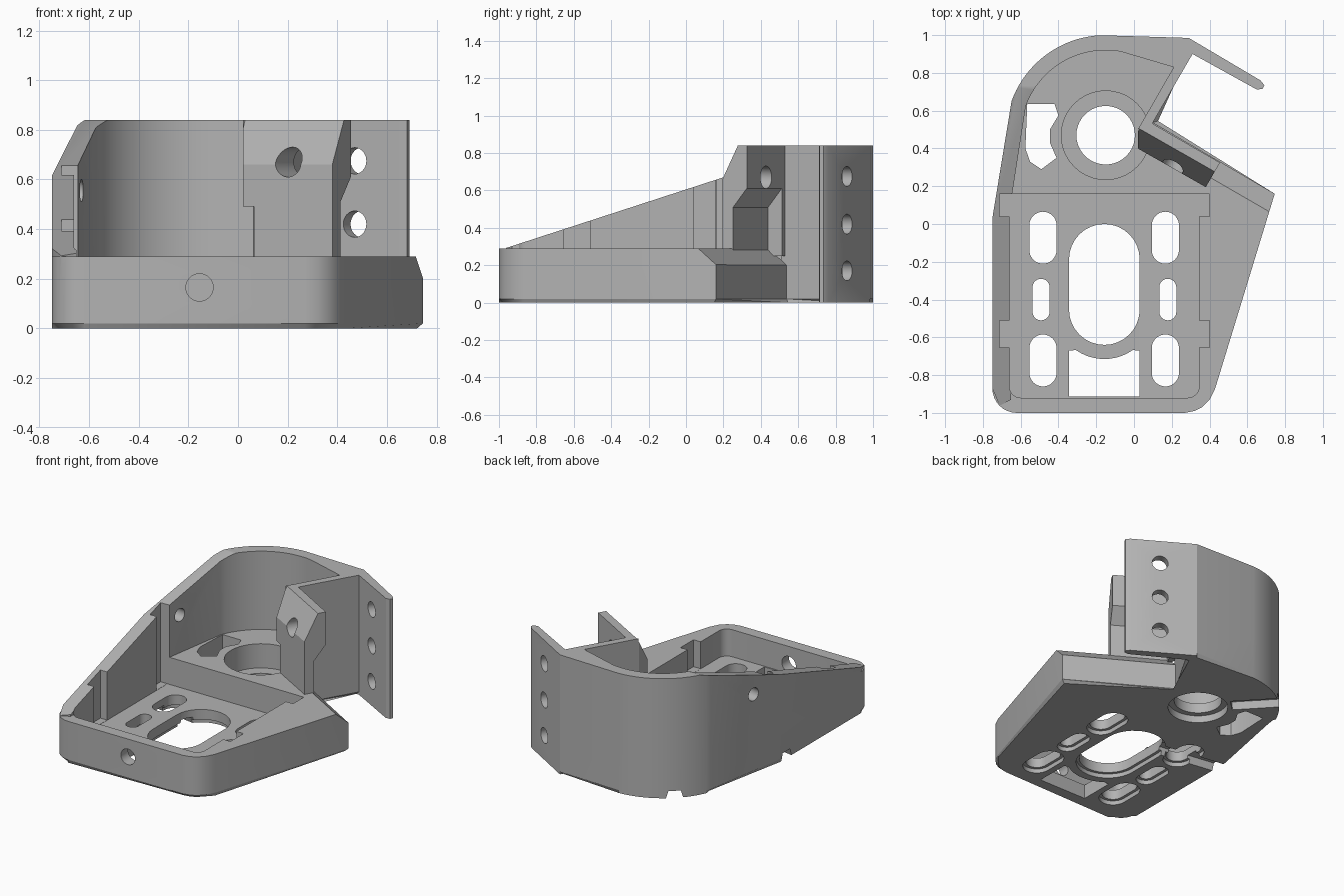
import bpy, bmesh
from math import cos, sin, radians
from mathutils import Matrix, Vector

cube = bpy.data.objects.get("Cube")
if cube:
    bpy.data.objects.remove(cube, do_unlink=True)

grey = bpy.data.materials.new("plain grey")
grey.use_nodes = True
grey.diffuse_color = (0.45, 0.45, 0.45, 1)
grey.node_tree.nodes["Principled BSDF"].inputs["Base Color"].default_value = (0.45, 0.45, 0.45, 1)

Z = Vector((0, 0, 1))


def frame(origin, u):
    """Profile axes are u and up; extrusion runs along u x up."""
    u = Vector(u).normalized()
    m = Matrix((u, Z, u.cross(Z))).transposed().to_4x4()
    m.translation = origin
    return m


def arc(cx, cy, r, a0, a1, n=16):
    steps = [radians(a0 + (a1 - a0) * i / n) for i in range(n + 1)]
    return [(cx + r * cos(a), cy + r * sin(a)) for a in steps]


def circle(cx, cy, r):
    return arc(cx, cy, r, 0, 360, 40)[:-1]


def slot(cx, y0, y1, r):
    return arc(cx, y1 - r, r, 0, 180) + arc(cx, y0 + r, r, 180, 360)


def prism(name, pts, h0, h1, m=Matrix(), bevel=0):
    """Extrude a closed profile from h0 to h1, optionally bevelling the lower rim."""
    bm = bmesh.new()
    low = [bm.verts.new((x, y, h0)) for x, y in pts]
    high = [bm.verts.new((x, y, h1)) for x, y in pts]
    floor = bm.faces.new(low[::-1])
    bm.faces.new(high)
    for i in range(len(pts)):
        j = (i + 1) % len(pts)
        bm.faces.new((low[i], low[j], high[j], high[i]))
    if bevel:
        bmesh.ops.bevel(bm, geom=list(floor.edges), offset=bevel, segments=1, affect="EDGES")
    bm.transform(m)
    bmesh.ops.recalc_face_normals(bm, faces=bm.faces)
    mesh = bpy.data.meshes.new(name)
    bm.to_mesh(mesh)
    bm.free()
    mesh.materials.append(grey)
    ob = bpy.data.objects.new(name, mesh)
    bpy.context.scene.collection.objects.link(ob)
    return ob


def combine(body, other, op="DIFFERENCE"):
    mod = body.modifiers.new("shape", "BOOLEAN")
    mod.operation, mod.solver, mod.object = op, "EXACT", other
    bpy.context.view_layer.update()
    bpy.context.view_layer.objects.active = body
    bpy.ops.object.modifier_apply(modifier=mod.name)
    bpy.data.objects.remove(other, do_unlink=True)


def cut(body, *args):
    combine(body, prism("cutter", *args))


# Shared curved side of the housing
bore = (-.15, .47)
outer_back = arc(*bore, .53, 93, 160, 20) + [(-.75, .03)]
rear_edge = frame((.42, .352, 0), (.5, .865, 0))

# Base plate with a sloped rear edge on its right arm
outline = (arc(-.62, -.87, .13, 180, 270, 8)
           + [(.27, -1), (.32, -.99), (.36, -.97), (.4, -.93), (.43, -.87), (.745, .16),
              (.1, .538), (.31, .9), (.29, .985)] + outer_back)
body = prism("bracket_body", outline, 0, .29, Matrix(), .02)
cut(body, [(0, .2), (-.1, .29), (-.1, .4), (.1, .4), (.1, .2)], -.37, .6, rear_edge)

# Curved back wall with the sloping left side
wall = prism("wall", [(.29, .985)] + outer_back + [(-.75, -.87), (-.712, -.962), (-.65, -.93),
             (-.645, .16)] + arc(*bore, .45, 160, 80, 20)
             + [(.21, .83), (.02, .5), (.1, .538), (.31, .9)], .29, .84)
cut(wall, [(-1.2, .215), (.75, .849), (.75, 1.2), (-1.2, 1.2)], -1, -.4,
    Matrix(((0, 0, 1, 0), (1, 0, 0, 0), (0, 1, 0, 0), (0, 0, 0, 1))))

# Upright screw block beside the slot, sloped in front and undercut behind
block = prism("block", [(.02, .4), (.38, .195), (.455, .325), (.1, .53), (.1, .56),
                        (.08, .59), (.021, .49)], .25, .84)
cut(block, [(0, .66), (-.1, .85), (.2, .85), (.2, .66)], -.5, .5,
    frame((.2, .2975, 0), (-.495, -.869, 0)))
cut(block, [(-.09, .2), (-.09, .51), (.01, .63), (.2, .63), (.2, .2)], -.33, .5, rear_edge)

# Mounting flange
flange = prism("flange", [(.29, .985), (.67, .76), (.69, .735), (.68, .715),
                          (.65, .712), (.31, .9), (.28, .9), (.27, .95)], 0, .84)
for part in (wall, block, flange):
    combine(body, part, "UNION")

# Front pocket with side notches
pocket = prism("pocket", arc(-.6, -.86, .06, 180, 270, 6) + arc(.285, -.86, .06, 270, 360, 6)
               + [(.345, .16), (-.66, .16)], .1, 1)
combine(body, pocket)
for y0, y1 in ((-.655, -.51), (.04, .159)):
    cut(body, [(-.712, y0), (.4, y0), (.4, y1), (-.712, y1)], .101, 1)

# Round bore, its recess and its lower countersink
cut(body, circle(*bore, .235), .12, .49)
cut(body, circle(*bore, .155), -.1, .4)
cut(body, circle(*bore, .195), -.1, .05)

# Long oval opening and adjustment slots, widened underneath
slots = [(-.157, -.64, 0, .187)]
for x, inner in ((-.482, -.492), (.166, .179)):
    slots += [(x, -.21, .065, .072), (inner, -.51, -.29, .045), (x, -.86, -.585, .072)]
for x, y0, y1, r in slots:
    cut(body, slot(x, y0, y1, r), -.1, .4)
    cut(body, slot(x, y0 - .02, y1 + .02, r + .02), -.1, .03)

# Front window shaped around the oval opening
cut(body, [(-.345, -.912), (.03, -.912), (.03, -.67)] + arc(-.157, -.453, .262, 305, 235, 10)
    + [(-.345, -.67)], -.1, .4)

# Side window in the rear floor
cut(body, [(-.565, .635), (-.42, .635), (-.4, .575), (-.445, .5), (-.445, .43), (-.41, .35),
           (-.49, .29), (-.55, .33), (-.575, .4)], -.1, .32)

# Screw holes: front, block, left wall, flange
along = (.87, -.5, 0)
cut(body, circle(0, 0, .055), -.15, .15, frame((-.155, -1, .165), (1, 0, 0)))
cut(body, circle(0, 0, .105), .04, .25, frame((.215, .32, .67), along))
cut(body, circle(0, 0, .06), -.4, .2, frame((.215, .32, .67), along))
cut(body, circle(0, 0, .045), -.15, .15, frame((-.67, .26, .555), (.15, .99, 0)))
for z in (.17, .42, .675):
    cut(body, circle(0, 0, .053), -.12, .12, frame((.49, .845, z), along))

# Drain grooves underneath
for start, direction in (((-.3, .63, 0), (-.68, .73, 0)), ((-.25, -.12, 0), (-.98, .15, 0))):
    cut(body, [(-.07, -.05), (.07, -.05), (.04, .05), (-.04, .05)], 0, .7,
        frame(start, Z.cross(Vector(direction))))

# Shade
bpy.ops.object.select_all(action="DESELECT")
body.select_set(True)
bpy.context.view_layer.objects.active = body
bpy.ops.object.shade_smooth_by_angle(angle=radians(25))
